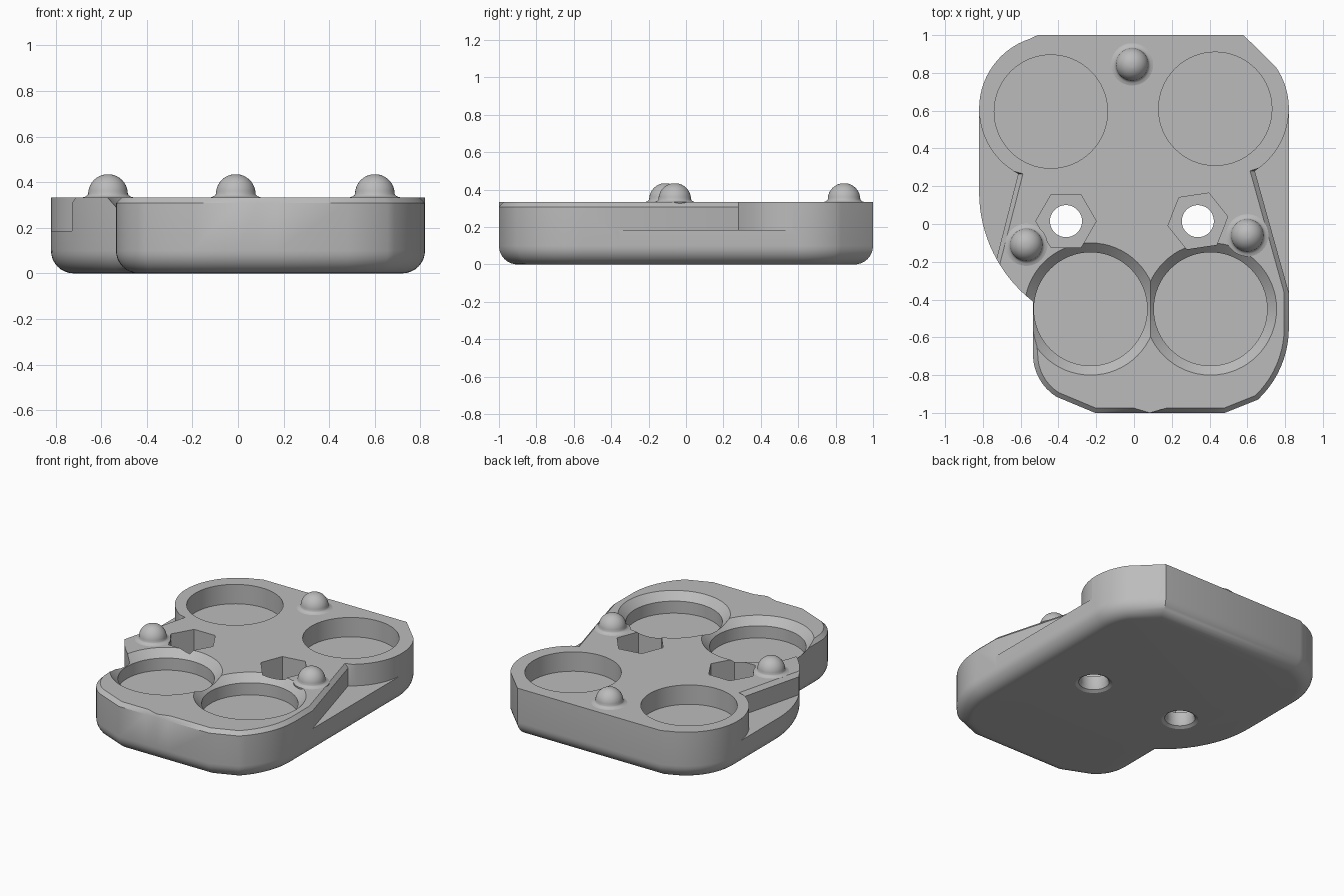
import bpy, bmesh
from math import cos, sin, radians, pi
from mathutils import Vector

cube = bpy.data.objects.get("Cube")
if cube:
    bpy.data.objects.remove(cube)

grey = bpy.data.materials.new("plain_grey")
grey.use_nodes = True
colour = (0.5, 0.5, 0.5, 1)
grey.diffuse_color = colour
grey.node_tree.nodes["Principled BSDF"].inputs["Base Color"].default_value = colour

TOP = 0.333
BEVEL = 0.025


def arc(cx, cy, r, a0, a1, n):
    angles = [radians(a0 + (a1 - a0) * i / n) for i in range(n + 1)]
    return [Vector((cx + r * cos(a), cy + r * sin(a))) for a in angles]


def ring(points, z):
    return [(p[0], p[1], z) for p in points]


def loft(name, rings):
    """Closed solid through a stack of equal-length rings."""
    bm = bmesh.new()
    rows = [[bm.verts.new(p) for p in r] for r in rings]
    n = len(rows[0])
    for low, high in zip(rows, rows[1:]):
        for i in range(n):
            j = (i + 1) % n
            bm.faces.new((low[i], low[j], high[j], high[i]))
    bm.faces.new(rows[0][::-1])
    bm.faces.new(rows[-1])
    bmesh.ops.remove_doubles(bm, verts=bm.verts, dist=1e-5)
    bmesh.ops.recalc_face_normals(bm, faces=bm.faces)
    mesh = bpy.data.meshes.new(name)
    bm.to_mesh(mesh)
    bm.free()
    ob = bpy.data.objects.new(name, mesh)
    mesh.materials.append(grey)
    bpy.context.collection.objects.link(ob)
    return ob


def turned(name, x, y, profile, sides=64, spin=0):
    """Solid of revolution from (radius, height) pairs."""
    return loft(name, [ring(arc(x, y, r, spin, spin + 360, sides)[:-1], z)
                       for r, z in profile])


def inset(points, d):
    """Mitred inward offset of a counter-clockwise outline."""
    out = []
    for i, p in enumerate(points):
        a = (p - points[i - 1]).normalized()
        b = (points[(i + 1) % len(points)] - p).normalized()
        na, nb = Vector((-a.y, a.x)), Vector((-b.y, b.x))
        out.append(p + (na + nb) * d / (1 + na.dot(nb)))
    return out


def smooth(ob):
    bpy.ops.object.select_all(action="DESELECT")
    ob.select_set(True)
    bpy.context.view_layer.objects.active = ob
    bpy.ops.object.shade_smooth_by_angle(angle=radians(28))


# Body outline, counter-clockwise from the front edge
outline = [Vector(p) for p in ((-0.206, -1), (0, -1), (0.085, -1), (0.17, -1), (0.48, -1))]
outline += arc(0.298, -0.55, 0.522, -46.7, 0, 10)
outline += [Vector((0.82, -0.35))]
outline += arc(0.43, 0.61, 0.39, 0, 34, 8)
outline += [Vector((0.58, 1)), Vector((-0.51, 1))]
outline += arc(-0.43, 0.61, 0.39, 108, 180, 14)
outline += arc(-0.087, 0.17, 0.733, 180, 232.4, 16)
outline += arc(-0.27, -0.69, 0.265, 180, 238, 8)


def bevelled(p):
    return p.y < -0.3 and not (p.x < -0.5 and p.y > -0.5) and abs(p.x - 0.085) > 0.01


# Rounded underside, upright walls, bevelled front rim
rings = []
for i in range(9):
    a = i / 8 * pi / 2
    rings.append(ring(inset(outline, 0.1 * (1 - sin(a))), 0.1 * (1 - cos(a))))
rings.append(ring(outline, TOP - BEVEL))
rim = [q if bevelled(p) else p for p, q in zip(outline, inset(outline, BEVEL))]
rings.append(ring(rim, TOP))
body = loft("body", rings)

cutters = []


# Side notches beside the rear cups
def notch(name, side, end_angle, front_x, front_y):
    curve = arc(0.43, 0.61, 0.39, -6, end_angle, 14)
    points = curve + [Vector((front_x, front_y)), Vector((1, front_y)), Vector((1, curve[0].y))]
    upper = [p.copy() for p in points]
    for p in upper[len(curve) - 1:len(curve) + 1]:
        p.x -= BEVEL
    levels = ((points, 0.185), (points, TOP - BEVEL), (upper, TOP), (upper, 0.4))
    return loft(name, [[(side * p.x, p.y, z) for p in pts] for pts, z in levels])


cutters.append(notch("left_notch", 1, -57.5, 0.83, -0.4))
cutters.append(notch("right_notch", -1, -62, 0.755, -0.29))

# Round cups: plain at the rear, with a flared rim at the front
for x, y in ((-0.44, 0.595), (0.43, 0.61)):
    cutters.append(turned("rear_cup", x, y, ((0.3, 0.2), (0.3, 0.4))))
for x in (-0.23, 0.405):
    cutters.append(turned("front_cup", x, -0.45,
                          ((0.3, 0.2), (0.3, TOP - 0.05), (0.37, TOP + 0.02))))

# Hexagonal nut recesses with bolt holes flared underneath
for x, spin in ((-0.36, 0), (0.338, 8.5)):
    cutters.append(turned("nut_recess", x, 0.015, ((0.16, 0.1), (0.16, 0.4)), 6, spin))
    cutters.append(turned("bolt_hole", x, 0.015,
                          ((0.125, -0.01), (0.115, 0), (0.095, 0.012), (0.085, 0.035), (0.085, 0.2)), 40))

for cutter in cutters:
    cutter.hide_render = True
    mod = body.modifiers.new(cutter.name, "BOOLEAN")
    mod.operation = "DIFFERENCE"
    mod.solver = "EXACT"
    mod.object = cutter
    bpy.context.view_layer.objects.active = body
    bpy.ops.object.modifier_apply(modifier=mod.name)
    bpy.data.objects.remove(cutter)
smooth(body)

# Domed locating studs with a flared foot
dome = [(0.087 * cos(a), 0.348 + 0.087 * sin(a)) for a in [radians(9 * i) for i in range(10)]]
foot = [(0.112, TOP - 0.01), (0.112, TOP), (0.098, TOP + 0.004), (0.09, TOP + 0.01)]
for name, x, y in (("rear_stud", -0.01, 0.845), ("right_stud", -0.57, -0.11), ("left_stud", 0.6, -0.06)):
    smooth(turned(name, x, y, foot + dome, 40))
